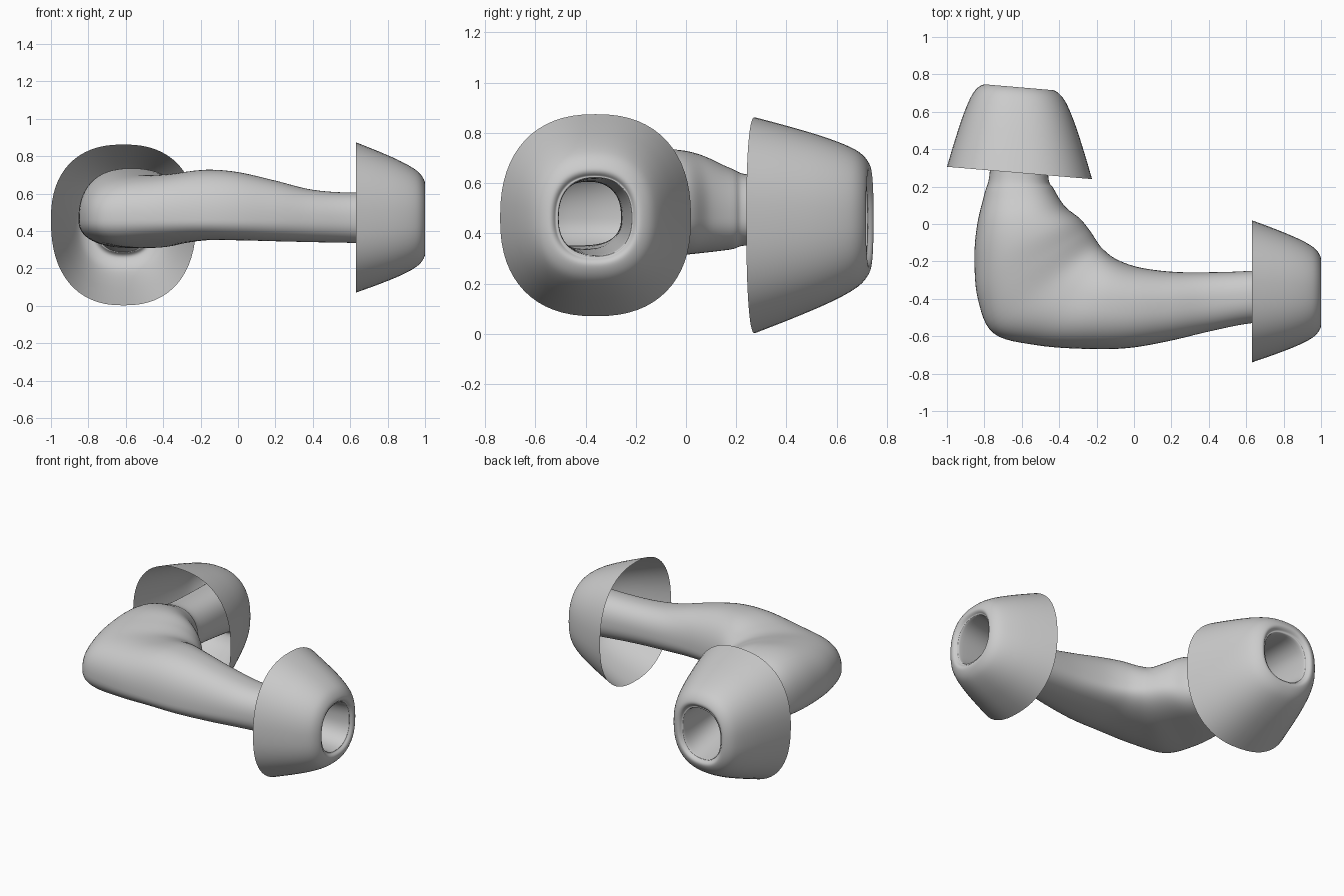
import bpy, bmesh, math
from mathutils import Vector

cube = bpy.data.objects.get("Cube")
if cube:
    bpy.data.objects.remove(cube, do_unlink=True)

SIDES, STEPS, MID_Z = 64, 6, 0.46

# Flange profile: (fraction from rim to lip, scale of the rim size), folding into the bore
PROFILE = [(0, 1), (.3, .895), (.6, .78), (.82, .675), (.94, .585),
           (1, .475), (.96, .41), (.85, .375)]

# Bent tube stations: inner wall x, y, outer wall x, y, bottom z, top z
TUBE = [(.63, -.25, .63, -.53, .335, .605),
        (.4, -.258, .4, -.575, .34, .62),
        (.2, -.255, .19, -.625, .345, .67),
        (.02, -.23, -.03, -.663, .35, .715),
        (-.1, -.185, -.25, -.668, .35, .727),
        (-.17, -.13, -.52, -.648, .33, .705),
        (-.2, -.09, -.75, -.585, .31, .70),
        (-.24, -.03, -.835, -.4, .31, .72),
        (-.29, .03, -.853, -.18, .31, .735),
        (-.37, .095, -.838, 0, .32, .715),
        (-.43, .19, -.8, .16, .335, .66),
        (-.46, .27, -.77, .29, .35, .63)]


def flange(rim, lip, side, height):
    """Stations of one cup, from its open rim round the lip into the bore."""
    rim, lip, side = Vector(rim), Vector(lip), Vector(side)
    rows = []
    for t, s in PROFILE:
        c = rim.lerp(lip, t)
        a, b = c + side * s, c - side * s
        rows.append((a.x, a.y, b.x, b.y, c.z - height * s, c.z + height * s))
    return rows


def spline(p, q, r, s, t):
    """Catmull-Rom blend of four stations."""
    return [b + t / 2 * (c - a + t * (2 * a - 5 * b + 4 * c - d + t * (3 * (b - c) + d - a)))
            for a, b, c, d in zip(p, q, r, s)]


def rounded(v, power):
    return math.copysign(abs(v) ** (2 / power), v)


def ring(bm, row):
    """Rounded-square section between the two walls of a station."""
    ix, iy, ox, oy, low, high = row
    centre = Vector(((ix + ox) / 2, (iy + oy) / 2, MID_Z))
    side = Vector(((ix - ox) / 2, (iy - oy) / 2, 0))
    verts = []
    for k in range(SIDES):
        a = math.tau * k / SIDES
        u, w = rounded(math.cos(a), 2.35), rounded(math.sin(a), 2.35)
        z = w * (high - MID_Z if w > 0 else MID_Z - low)
        verts.append(bm.verts.new(centre + side * u + Vector((0, 0, z))))
    return verts


# One continuous sheet: cup, tube, cup
left_cup = flange((.63, -.36, .472), (1, -.365, .465), (0, .38, 0), .402)
back_cup = flange((-.612, .273, .432), (-.615, .731, .46), (.388, -.033, 0), .43)
rows = left_cup + TUBE + back_cup[::-1]
padded = [rows[0]] + rows + [rows[-1]]

bm = bmesh.new()
rings = []
for i in range(len(rows) - 1):
    for k in range(STEPS):
        rings.append(ring(bm, spline(*padded[i:i + 4], k / STEPS)))
rings.append(ring(bm, rows[-1]))
for a, b in zip(rings, rings[1:]):
    for k in range(SIDES):
        n = (k + 1) % SIDES
        bm.faces.new((b[k], b[n], a[n], a[k]))

mesh = bpy.data.meshes.new("elbow_tube_with_cups")
bm.to_mesh(mesh)
bm.free()
tube = bpy.data.objects.new("elbow_tube_with_cups", mesh)
bpy.context.collection.objects.link(tube)

# Plain grey
grey = bpy.data.materials.new("light_grey")
grey.use_nodes = True
grey.diffuse_color = (.6, .6, .6, 1)
grey.node_tree.nodes["Principled BSDF"].inputs["Base Color"].default_value = (.6, .6, .6, 1)
mesh.materials.append(grey)

mesh.shade_smooth()
